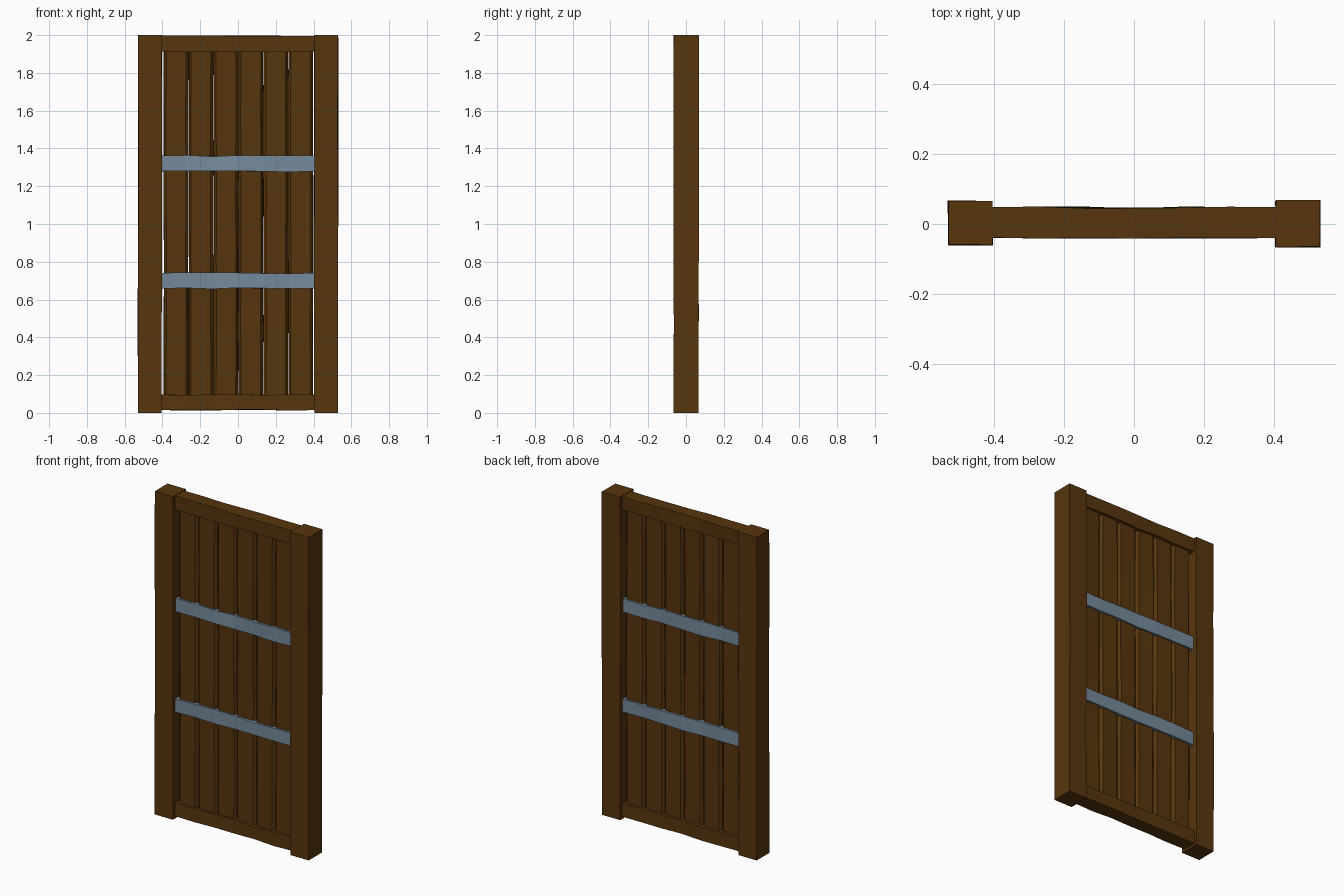
import bpy, bmesh, random

if "Cube" in bpy.data.objects:
    bpy.data.objects.remove(bpy.data.objects["Cube"])
random.seed(4)

def material(name, rgb):
    m = bpy.data.materials.new(name)
    m.diffuse_color = (*rgb, 1)
    m.use_nodes = True
    m.node_tree.nodes["Principled BSDF"].inputs["Base Color"].default_value = m.diffuse_color
    return m

wood = material("dark brown wood", (0.095, 0.036, 0.0042))
iron = material("blue grey iron", (0.18, 0.255, 0.33))

def beam(name, axis, start, end, c, w, d, cuts, wobble, mat, chamfer=(0, 0), cy=0.0):
    """Hewn beam along x or z: rectangular or chamfered section, slightly warped."""
    hw, hd = w / 2, d / 2
    a, b = chamfer
    if a:
        sec = [(-hw + a, -hd), (hw - a, -hd), (hw, -hd + b), (hw, hd - b),
               (hw - a, hd), (-hw + a, hd), (-hw, hd - b), (-hw, -hd + b)]
    else:
        sec = [(-hw, -hd), (hw, -hd), (hw, hd), (-hw, hd)]
    bm = bmesh.new()
    rings = []
    for i in range(cuts + 1):
        t = start + (end - start) * i / cuts
        k = wobble if 0 < i < cuts else wobble * 0.3
        ring = []
        for u, v in sec:
            u2 = c + u + random.uniform(-k, k)
            v2 = cy + v + random.uniform(-k, k)
            ring.append(bm.verts.new((u2, v2, t) if axis == "z" else (t, v2, u2)))
        rings.append(ring)
    n = len(sec)
    for r, s in zip(rings, rings[1:]):
        for j in range(n):
            bm.faces.new((r[j], r[(j + 1) % n], s[(j + 1) % n], s[j]))
    bm.faces.new(rings[0])
    bm.faces.new(rings[-1])
    bmesh.ops.recalc_face_normals(bm, faces=bm.faces)
    me = bpy.data.meshes.new(name)
    bm.to_mesh(me)
    bm.free()
    me.materials.append(mat)
    ob = bpy.data.objects.new(name, me)
    bpy.context.collection.objects.link(ob)
    return ob

# side posts
beam("left_post", "z", 0, 2, -0.467, 0.126, 0.124, 4, 0.003, wood, cy=0.003)
beam("right_post", "z", 0, 2, 0.467, 0.126, 0.132, 4, 0.003, wood, cy=0.001)

# top and bottom rails
beam("top_rail", "x", -0.41, 0.41, 1.955, 0.084, 0.086, 6, 0.003, wood, cy=0.004)
beam("bottom_rail", "x", -0.41, 0.41, 0.055, 0.082, 0.086, 6, 0.003, wood, cy=0.004)

# six upright planks with chamfered edges
for i in range(6):
    beam("plank_%d" % (i + 1), "z", 0.08, 1.93, -0.328 + i * 0.132, 0.130, 0.054,
         5, 0.0025, wood, chamfer=(0.013, 0.015), cy=0.002)

# iron bands across both sides
for name, z in (("lower_band", 0.70), ("upper_band", 1.32)):
    beam(name, "x", -0.405, 0.405, z, 0.082, 0.078, 6, 0.004, iron, cy=0.001)
